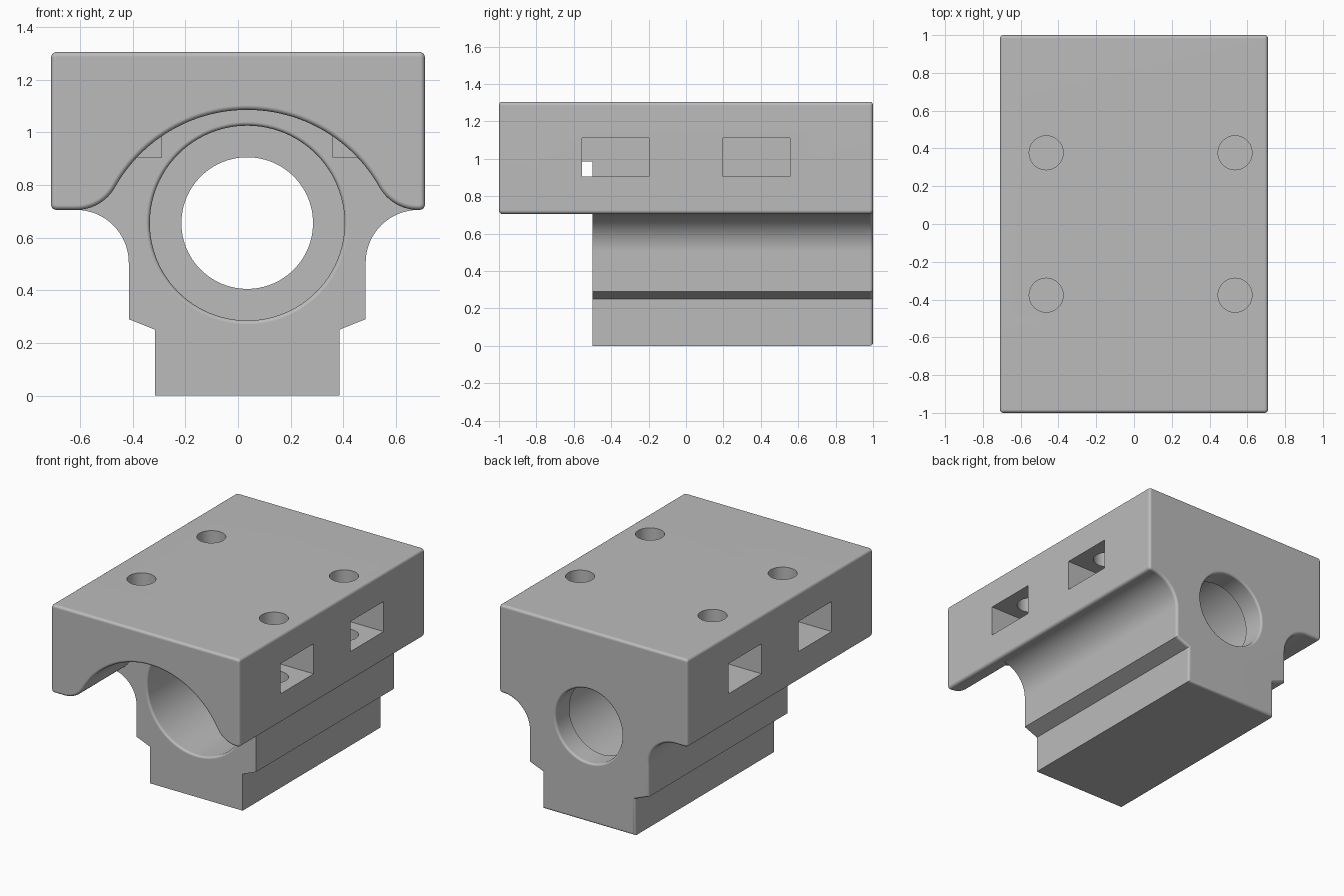
import bpy, bmesh
from math import sin, cos, atan2, degrees, radians, hypot, pi

if "Cube" in bpy.data.objects:
    bpy.data.objects.remove(bpy.data.objects["Cube"], do_unlink=True)

AXIS = 0.035                       # x of the bore and stem centre line
BORE_Z, SPLIT, ROUND = 0.655, -0.5, 0.018

grey = bpy.data.materials.new("plain grey")
grey.use_nodes = True
grey.diffuse_color = (0.5, 0.5, 0.5, 1)
grey.node_tree.nodes["Principled BSDF"].inputs["Base Color"].default_value = (0.5, 0.5, 0.5, 1)


def arc(cx, cz, r, start, end, steps):
    """Points on an arc, angles in degrees."""
    angles = [radians(start + (end - start) * i / steps) for i in range(steps + 1)]
    return [(cx + r * cos(a), cz + r * sin(a)) for a in angles]


def tidy(points):
    """Drop repeated neighbours in a closed outline."""
    return [p for i, p in enumerate(points)
            if hypot(p[0] - points[i - 1][0], p[1] - points[i - 1][1]) > 1e-4]


def loft(name, rings, round_y=None):
    """Closed solid through equal rings; optionally round the rim lying at round_y."""
    bm = bmesh.new()
    loops = [[bm.verts.new(p) for p in ring] for ring in rings]
    for a, b in zip(loops, loops[1:]):
        for i in range(len(a)):
            bm.faces.new((a[i - 1], a[i], b[i], b[i - 1]))
    bm.faces.new(loops[0])
    bm.faces.new(loops[-1])
    bmesh.ops.recalc_face_normals(bm, faces=bm.faces)
    if round_y is not None:
        rim = [e for e in bm.edges if all(abs(v.co.y - round_y) < 1e-5 for v in e.verts)]
        bmesh.ops.bevel(bm, geom=rim, offset=ROUND, offset_type='OFFSET', segments=4,
                        profile=0.5, affect='EDGES', clamp_overlap=False)
        bmesh.ops.recalc_face_normals(bm, faces=bm.faces)
    mesh = bpy.data.meshes.new(name)
    bm.to_mesh(mesh)
    bm.free()
    mesh.materials.append(grey)
    obj = bpy.data.objects.new(name, mesh)
    bpy.context.collection.objects.link(obj)
    return obj


def prism(name, outline, y0, y1, round_y):
    return loft(name, [[(x, y, z) for x, z in outline] for y in (y0, y1)], round_y)


def box(name, x0, x1, y0, y1, z0, z1):
    return prism(name, [(x0, z0), (x1, z0), (x1, z1), (x0, z1)], y0, y1, None)


def combine(target, tool, operation):
    """Apply a boolean, then remove the tool."""
    tool.hide_render = True
    mod = target.modifiers.new(operation.lower(), 'BOOLEAN')
    mod.object, mod.operation, mod.solver = tool, operation, 'EXACT'
    bpy.ops.object.select_all(action='DESELECT')
    bpy.context.view_layer.objects.active = target
    target.select_set(True)
    bpy.ops.object.modifier_apply(modifier=mod.name)
    bpy.data.objects.remove(tool, do_unlink=True)


# Rounded outer corners of the top slab, shared by both sections
slab = (arc(0.69, 0.725, 0.02, -90, 0, 4) + arc(0.69, 1.285, 0.02, 0, 90, 4)
        + arc(-0.69, 1.285, 0.02, 90, 180, 4) + arc(-0.69, 0.725, 0.02, 180, 270, 4))

# Rear section: slab, coved neck and stepped stem
rear = ([(AXIS - 0.35, 0), (AXIS + 0.35, 0), (AXIS + 0.35, 0.25), (AXIS + 0.45, 0.29)]
        + arc(AXIS + 0.65, 0.505, 0.2, 180, 90, 16) + slab
        + arc(AXIS - 0.65, 0.505, 0.2, 90, 0, 16)
        + [(AXIS - 0.45, 0.29), (AXIS - 0.35, 0.25)])
body = prism("bearing_block", tidy(rear), SPLIT, 1, 1)

# Front section: slab hollowed by a wide arch with rounded feet
foot_r, arch_r, arch_z = 0.17, 0.576, 0.509
lean = degrees(atan2(0.705 + foot_r - arch_z, 0.65))
front = (slab + arc(AXIS - 0.65, 0.705 + foot_r, foot_r, 270, 360 - lean, 12)
         + arc(AXIS, arch_z, arch_r, 180 - lean, lean, 48)
         + arc(AXIS + 0.65, 0.705 + foot_r, foot_r, 180 + lean, 270, 12))
combine(body, prism("front_arch", tidy(front), -1, SPLIT, -1), 'UNION')

# Stepped bore with softened rims, turned about the y direction
lip = 0.015
profile = ([(0.385, SPLIT - 0.02)]
           + arc(0.37 + lip, SPLIT + lip, lip, 270, 180, 4)
           + [(0.37, 0.85), (0.25, 0.85)]
           + arc(0.25 + lip, 1 - lip, lip, 180, 90, 4) + [(0.25 + lip, 1.02)])
turn = [2 * pi * i / 96 for i in range(96)]
bore = loft("bore_cutter", [[(AXIS + r * cos(a), y, BORE_Z + r * sin(a)) for a in turn]
                            for r, y in profile])
combine(body, bore, 'DIFFERENCE')

# Side nut pockets and the bolt holes that cross them
for side in (-1, 1):
    for y in (-0.377, 0.377):
        xs = sorted((AXIS + side * 0.325, side * 0.8))
        combine(body, box("pocket_cutter", *xs, y - 0.178, y + 0.178, 0.905, 1.11), 'DIFFERENCE')
        circle = [2 * pi * i / 48 for i in range(48)]
        hole = loft("hole_cutter", [[(AXIS + side * 0.5 + 0.09 * cos(a), y + 0.09 * sin(a), z)
                                     for a in circle] for z in (0.8, 1.4)])
        combine(body, hole, 'DIFFERENCE')

# Smooth curved faces, keep flat faces flat
bpy.ops.object.shade_smooth_by_angle(angle=radians(30))
weighted = body.modifiers.new("weighted normals", 'WEIGHTED_NORMAL')
weighted.keep_sharp = True
